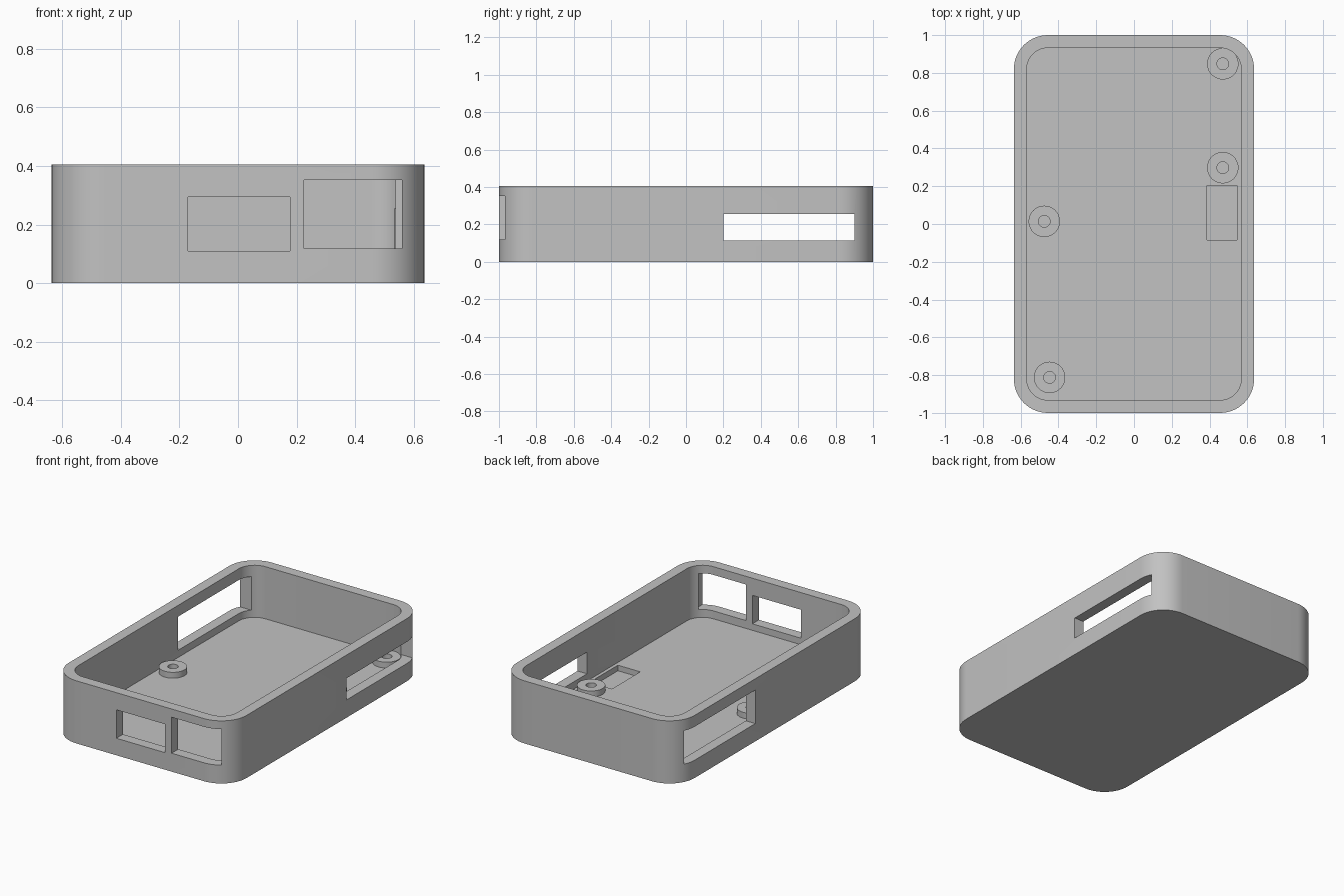
import bpy, bmesh
from math import sin, cos, pi, radians

if "Cube" in bpy.data.objects:
    bpy.data.objects.remove(bpy.data.objects["Cube"])

grey = bpy.data.materials.new("light grey")
grey.use_nodes = True
colour = (0.54, 0.54, 0.54, 1)
grey.diffuse_color = colour
grey.node_tree.nodes["Principled BSDF"].inputs["Base Color"].default_value = colour

HALF_X, HALF_Y, HEIGHT = 0.636, 1.0, 0.405
WALL, FLOOR, RADIUS = 0.068, 0.068, 0.18


def add_object(name, bm):
    bmesh.ops.recalc_face_normals(bm, faces=bm.faces)
    mesh = bpy.data.meshes.new(name)
    bm.to_mesh(mesh)
    bm.free()
    mesh.materials.append(grey)
    ob = bpy.data.objects.new(name, mesh)
    bpy.context.collection.objects.link(ob)
    return ob


def prism(name, outline, z0, z1):
    bm = bmesh.new()
    face = bm.faces.new([bm.verts.new((x, y, z0)) for x, y in outline])
    top = bmesh.ops.extrude_face_region(bm, geom=[face])["geom"]
    # extrusion keeps the base face in place as the underside
    moved = [v for v in top if isinstance(v, bmesh.types.BMVert)]
    bmesh.ops.translate(bm, vec=(0, 0, z1 - z0), verts=moved)
    if face.is_valid and len(bm.faces) < len(outline) + 2:
        bmesh.ops.holes_fill(bm, edges=bm.edges)
    return add_object(name, bm)


def rounded(hx, hy, r, steps=14):
    points = []
    for quarter, (sx, sy) in enumerate([(1, 1), (-1, 1), (-1, -1), (1, -1)]):
        for i in range(steps + 1):
            a = (quarter + i / steps) * pi / 2
            points.append((sx * (hx - r) + r * cos(a), sy * (hy - r) + r * sin(a)))
    return points


def box(name, x0, x1, y0, y1, z0, z1):
    return prism(name, [(x0, y0), (x1, y0), (x1, y1), (x0, y1)], z0, z1)


def smooth(ob):
    bpy.ops.object.select_all(action="DESELECT")
    ob.select_set(True)
    bpy.context.view_layer.objects.active = ob
    bpy.ops.object.shade_smooth_by_angle(angle=radians(30))


# Open tray with rounded corners
case = prism("case", rounded(HALF_X, HALF_Y, RADIUS), 0, HEIGHT)
cutters = [
    prism("cavity", rounded(HALF_X - WALL, HALF_Y - WALL, RADIUS - WALL), FLOOR, 0.6),
    # port openings in the front, left and right walls
    box("front_middle_port", -0.17, 0.178, -1.1, -0.897, 0.11, 0.294),
    box("front_left_port", 0.225, 0.56, -1.1, -0.897, 0.119, 0.352),
    box("left_slot", 0.5, 0.8, 0.2, 0.9, 0.115, 0.255),
    box("right_slot", -0.8, -0.5, 0.2, 0.9, 0.115, 0.332),
    # shallow pocket in the floor
    box("floor_pocket", 0.386, 0.546, -0.084, 0.205, 0.032, 0.09),
]
bpy.context.view_layer.objects.active = case
for cutter in cutters:
    cutter.hide_render = True
    mod = case.modifiers.new(cutter.name, "BOOLEAN")
    mod.operation, mod.solver, mod.object = "DIFFERENCE", "EXACT", cutter
    bpy.ops.object.modifier_apply(modifier=mod.name)
    bpy.data.objects.remove(cutter)
smooth(case)


# Ring-shaped screw standoffs on the floor
def standoff(name, x, y, sides=40):
    profile = [(0.083, FLOOR), (0.083, 0.106), (0.031, 0.106), (0.031, FLOOR)]
    bm = bmesh.new()
    rings = [[bm.verts.new((x + r * cos(2 * pi * i / sides), y + r * sin(2 * pi * i / sides), z))
              for i in range(sides)] for r, z in profile]
    for a, b in zip(rings, rings[1:]):
        for i in range(sides):
            j = (i + 1) % sides
            bm.faces.new((a[i], a[j], b[j], b[i]))
    smooth(add_object(name, bm))


standoff("standoff_back_left", 0.47, 0.848)
standoff("standoff_middle_left", 0.47, 0.298)
standoff("standoff_middle_right", -0.475, 0.014)
standoff("standoff_front_right", -0.447, -0.812)
